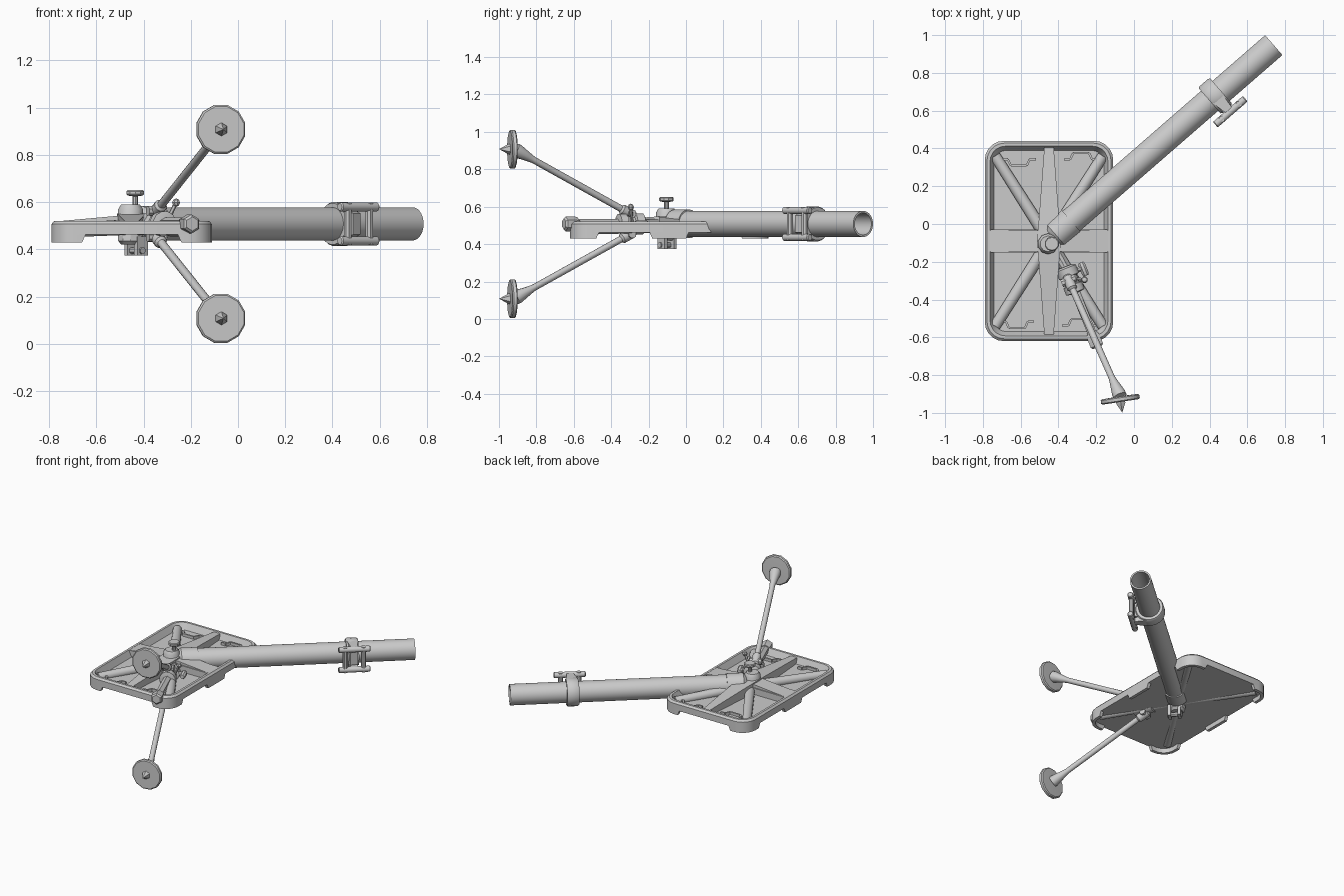
import bpy, bmesh
from math import sin, cos, pi, radians
from mathutils import Vector as V

if "Cube" in bpy.data.objects:
    bpy.data.objects.remove(bpy.data.objects["Cube"])

Z = 0.508                       # height of the symmetry plane
CX, CY = -0.45, -0.09           # plate centre


def finish(name, bm):
    bmesh.ops.remove_doubles(bm, verts=bm.verts, dist=1e-5)
    bmesh.ops.recalc_face_normals(bm, faces=bm.faces)
    me = bpy.data.meshes.new(name)
    bm.to_mesh(me)
    bm.free()
    ob = bpy.data.objects.new(name, me)
    bpy.context.collection.objects.link(ob)
    bpy.ops.object.select_all(action='DESELECT')
    ob.select_set(True)
    bpy.context.view_layer.objects.active = ob
    bpy.ops.object.shade_smooth_by_angle(angle=radians(32))
    return ob


def loft(name, rings):
    """Skin equal-length closed rings and cap both ends."""
    bm = bmesh.new()
    rs = [[bm.verts.new(p) for p in r] for r in rings]
    n = len(rs[0])
    for a, b in zip(rs, rs[1:]):
        for i in range(n):
            j = (i + 1) % n
            bm.faces.new((a[i], a[j], b[j], b[i]))
    bm.faces.new(rs[0])
    bm.faces.new(rs[-1])
    return finish(name, bm)


def lathe(name, origin, direction, profile, n=12):
    """Revolve (distance, radius) pairs about an axis."""
    o, d = V(origin), V(direction).normalized()
    u = d.cross(V((0, 0, 1)))
    u = u.normalized() if u.length > 1e-4 else V((1, 0, 0))
    w = d.cross(u)
    return loft(name, [[o + d * s + (u * cos(t) + w * sin(t)) * max(r, 1e-7)
                        for t in (2 * pi * (i + .5) / n for i in range(n))]
                       for s, r in profile])


def rod(name, a, b, r, n=12, r2=None):
    a, b = V(a), V(b)
    return lathe(name, a, b - a, [(0, r), ((b - a).length, r if r2 is None else r2)], n)


def bar(name, a, b, w0, w1, h0, h1):
    """Tapering bar from a to b; w = horizontal width, h = height about the path."""
    a, b = V(a), V(b)
    p = (b - a).cross(V((0, 0, 1))).normalized()
    up = V((0, 0, 1))
    return loft(name, [[c + p * w / 2 - up * h / 2, c - p * w / 2 - up * h / 2,
                        c - p * w / 2 + up * h / 2, c + p * w / 2 + up * h / 2]
                       for c, w, h in ((a, w0, h0), (b, w1, h1))])


# --- base plate with raised rim and recessed floor
def rrect(inset, z):
    hx, hy, r = .34 - inset, .53 - inset, .10 - inset * .7
    return [V((CX + sx * (hx - r) + r * cos(t), CY + sy * (hy - r) + r * sin(t), z))
            for k, (sx, sy) in enumerate(((1, 1), (-1, 1), (-1, -1), (1, -1)))
            for t in (pi / 2 * (k + i / 5) for i in range(6))]


loft("base_plate", [rrect(0, .462), rrect(0, .507), rrect(.012, .52),
                    rrect(.028, .52), rrect(.05, .475)])


# --- skirts under the plate: four corners and the middle of each long side
def skirt(name, path):
    rings = []
    for k, (p, nrm) in enumerate(path):
        t = V((0, 0, 0))
        if k == 0:
            t = (path[1][0] - p).normalized() * .02
        elif k == len(path) - 1:
            t = (path[-2][0] - p).normalized() * .02
        q = p - nrm * .022
        rings.append([V((p.x, p.y, .475)), V((p.x, p.y, .43)) + t,
                      V((q.x, q.y, .43)) + t, V((q.x, q.y, .475))])
    loft(name, rings)


for sx in (-1, 1):
    for sy in (-1, 1):
        path = [(V((CX + sx * .34, CY + sy * .37, 0)), V((sx, 0, 0)))]
        for i in range(6):
            t = pi / 2 * i / 5
            nrm = V((sx * cos(t), sy * sin(t), 0))
            path.append((V((CX + sx * .24, CY + sy * .43, 0)) + nrm * .1, nrm))
        path.append((V((CX + sx * .19, CY + sy * .53, 0)), V((0, sy, 0))))
        skirt("corner_skirt", path)
    skirt("side_skirt", [(V((CX + sx * .34, CY + y, 0)), V((sx, 0, 0))) for y in (-.11, .11)])

# --- stiffening ribs
for s in (-1, 1):
    bar("long_rib", (CX, CY, .51), (CX, CY + s * .495, .49), .125, .05, .085, .05)
    bar("cross_rib", (CX, CY, .505), (CX + s * .33, CY, .49), .11, .11, .085, .055)
    for t in (-1, 1):
        rod("diagonal_rib", (CX, CY, .495), (CX + s * .285, CY + t * .45, .48), .034, 12, .03)
        bar("recess_ledge", (CX + s * .06, CY + t * .056, .495),
            (CX + s * .31, CY + t * .056, .495), .012, .012, .05, .05)

# --- carrying handles lying in the recess
for x, y, s in ((-.61, .325, 1), (-.28, .36, -1), (-.62, -.535, 1), (-.29, -.52, -1)):
    pts = [(-.09, .018), (-.058, .018), (-.042, -.016), (.042, -.016), (.058, .018), (.09, .018)]
    for a, b in zip(pts, pts[1:]):
        bar("plate_handle", (x + a[0], y + s * a[1], .483),
            (x + b[0], y + s * b[1], .483), .011, .011, .022, .022)

# --- barrel with open bore and breech collar
M = V((.74, .947, Z))
D = V((.755, .656, 0)).normalized()
P = V((D.y, -D.x, 0))
B = M - D * 1.55
lathe("barrel", B, D, [(.2, 0), (.2, .059), (1.55, .059), (1.55, .07), (.13, .07), (.13, .077),
                       (.02, .077), (0, .06), (0, 0)], 32)
lathe("breech_ball", B, D, [(-.065, 0), (-.055, .025), (-.035, .036), (-.015, .036), (.02, .03)], 12)

# --- barrel clamp and its twin side tubes
C = M - D * .41
lathe("clamp_ring", C, D, [(-.04, .066), (-.04, .088), (-.03, .094), (.03, .094), (.04, .088), (.04, .066)], 24)
K = C + P * .115 + D * .005
for s in (-1, 1):
    up = V((0, 0, s * .072))
    lathe("clamp_tube", K + up - D * .105, D,
          [(0, .015), (.005, .02), (.05, .02), (.16, .02), (.205, .02), (.21, .015)], 12)
    bar("clamp_arm", C + up + P * .02, K + up, .07, .04, .035, .03)
    rod("clamp_upright", K + D * .06 * s + V((0, 0, -.09)), K + D * .06 * s + V((0, 0, .09)), .017, 8)
bar("clamp_hinge", C + P * .075, K - P * .01, .06, .05, .11, .09)

# --- socket in the plate centre with its locking screw
S = V((-.435, -.105, 0))
lathe("socket_post", S + V((-.02, 0, .42)), (0, 0, 1), [(0, .04), (.015, .055), (.15, .055), (.17, .042)], 10)
for s in (-1, 1):
    off = P * .032 * s
    bar("socket_fork", S + off + V((0, 0, .415)) - D * .025, S + off + V((0, 0, .415)) + D * .035,
        .02, .02, .08, .08)
rod("socket_pin", S + V((0, 0, .395)) - P * .05, S + V((0, 0, .395)) + P * .05, .015, 8)
lathe("locking_screw", S + V((0, 0, .56)), (0, 0, 1),
      [(0, .022), (.03, .022), (.03, .013), (.065, .013), (.068, .034), (.074, .039),
       (.086, .039), (.091, .034)], 10)

# --- bipod hub, strut and crank
H = V((-.36, -.235, Z))
E = V((.371, -.928, 0)).normalized()
Q = V((-E.y, E.x, 0))
rod("hub_yoke", (-.425, -.12, Z), H + E * .03, .027, 10)
lathe("bipod_hub", H, E, [(-.01, .04), (0, .058), (.045, .058), (.05, .042), (.09, .042),
                          (.095, .054), (.135, .054), (.14, .03)], 12)
lathe("elevating_strut", H + E * .13, E, [(0, .027), (.24, .027), (.24, .034), (.26, .04),
                                          (.31, .04), (.32, .03)], 6)
rod("hub_crank", H + E * .03, H + E * .03 + Q * .095, .016, 8)
lathe("crank_grip", H + E * .03 + Q * .085, E, [(-.03, .014), (-.02, .02), (.035, .02), (.045, .014)], 8)
k = V((-.262, -.295, .598))
rod("lever_rod", H + E * .07 + Q * .03, k, .009, 6)
lathe("lever_knob", k, (0, 0, 1), [(-.018, 0), (-.012, .013), (0, .018), (.012, .013), (.018, 0)], 8)

# --- two splayed legs, mirrored about the horizontal plane
F = V((.15, -.985, 0)).normalized()
for name, s in (("upper", 1), ("lower", -1)):
    top = V((-.345, -.30, Z + s * .055))
    foot = V((-.077, -.905, Z + s * .392))
    ax = (foot - top).normalized()
    L = (foot - top).length
    lathe(name + "_leg", top, ax, [(-.03, .02), (-.02, .028), (.05, .028), (.06, .018),
                                   (L - .11, .018), (L - .07, .025), (L - .01, .037), (L + .01, .037)], 12)
    rod(name + "_leg_hinge", top - Q * .04, top + Q * .04, .022, 8)
    disc = V((-.073, -.927, Z + s * .4))
    lathe(name + "_foot_disc", disc, F, [(-.015, .035), (-.013, .1), (-.007, .107), (.009, .107), (.015, .1)], 12)
    lathe(name + "_foot_spike", disc, F, [(0, .028), (.022, .028), (.073, 0)], 6)
